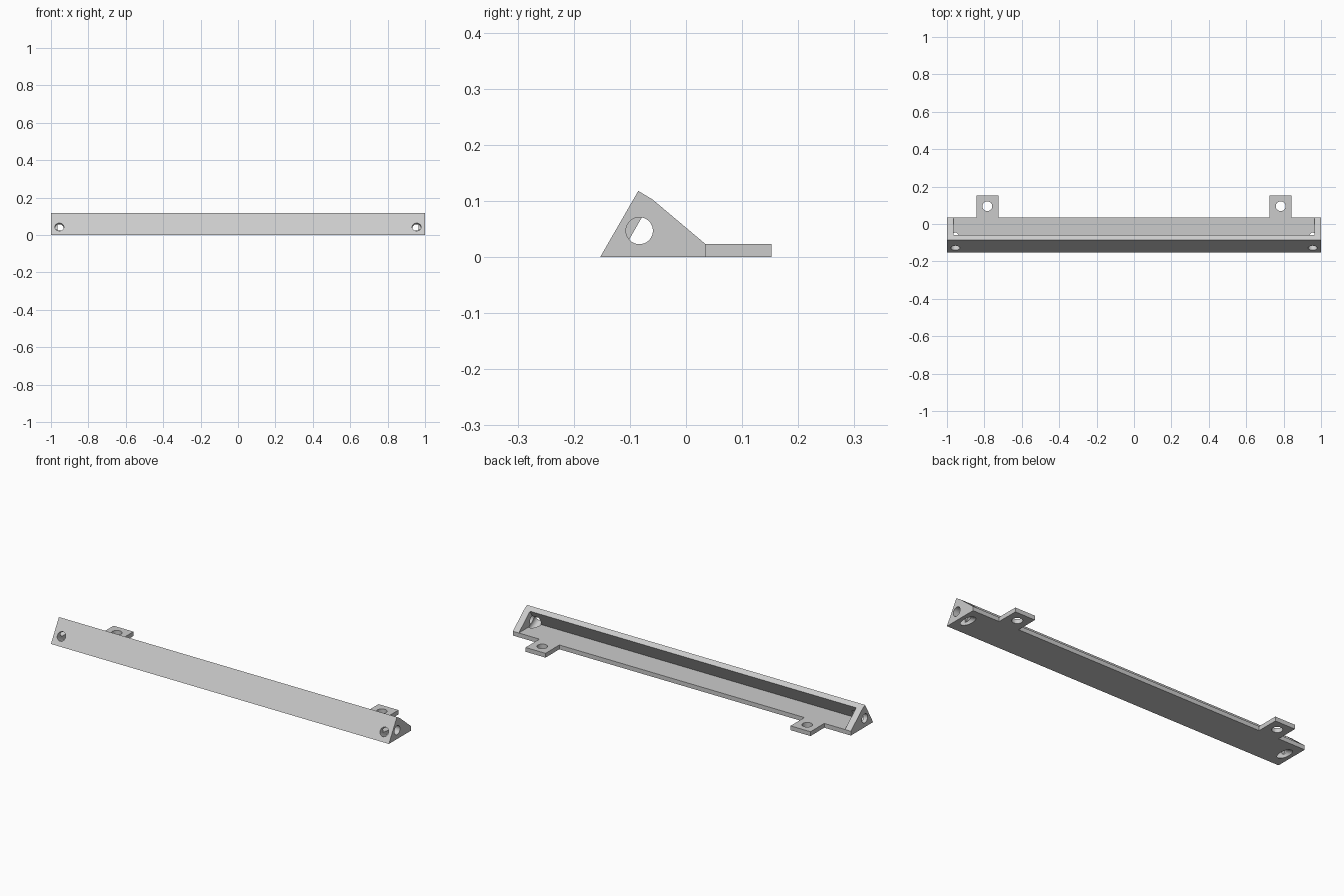
import bpy, bmesh, math
from mathutils import Vector

cube = bpy.data.objects.get("Cube")
if cube:
    bpy.data.objects.remove(cube, do_unlink=True)

grey = bpy.data.materials.new("light grey")
grey.use_nodes = True
grey.diffuse_color = (0.6, 0.6, 0.6, 1)
grey.node_tree.nodes["Principled BSDF"].inputs["Base Color"].default_value = (0.6, 0.6, 0.6, 1)

FLOOR = 0.023
BACK = 0.035
END_WALL = 0.035


def finish(name, bm):
    bmesh.ops.recalc_face_normals(bm, faces=bm.faces)
    mesh = bpy.data.meshes.new(name)
    bm.to_mesh(mesh)
    bm.free()
    mesh.materials.append(grey)
    obj = bpy.data.objects.new(name, mesh)
    bpy.context.collection.objects.link(obj)
    return obj


def prism(name, profile, x0, x1):
    """Extrude a (y, z) profile along x."""
    bm = bmesh.new()
    face = bm.faces.new([bm.verts.new((x0, y, z)) for y, z in profile])
    moved = bmesh.ops.extrude_face_region(bm, geom=[face])["geom"]
    bmesh.ops.translate(bm, vec=(x1 - x0, 0, 0),
                        verts=[v for v in moved if isinstance(v, bmesh.types.BMVert)])
    return finish(name, bm)


def rod(name, start, end, radius):
    """Round cutter running from start to end."""
    start, end = Vector(start), Vector(end)
    axis = end - start
    bm = bmesh.new()
    bmesh.ops.create_cone(bm, cap_ends=True, segments=40, radius1=radius,
                          radius2=radius, depth=axis.length)
    obj = finish(name, bm)
    obj.rotation_mode = 'QUATERNION'
    obj.rotation_quaternion = axis.to_track_quat('Z', 'Y')
    obj.location = (start + end) / 2
    return obj


def cut(target, cutter):
    cutter.hide_render = True
    cutter.hide_set(True)
    mod = target.modifiers.new(cutter.name, 'BOOLEAN')
    mod.operation = 'DIFFERENCE'
    mod.solver = 'EXACT'
    mod.object = cutter


# Long wedge body with a leaning front wall
body = prism("wedge_body", [(-0.153, 0), (-0.085, 0.118), (-0.06, 0.103),
                            (BACK, FLOOR), (BACK, 0)], -1, 1)

# Open trough behind the front wall, closed by the end walls
slope = math.tan(math.radians(60))
cavity = prism("trough_cutter",
               [(-0.06 - (0.103 - FLOOR) / slope, FLOOR),
                (-0.06 + 0.057 / slope, 0.16), (0.1, 0.16), (0.1, FLOOR)],
               END_WALL - 1, 1 - END_WALL)
cut(body, cavity)

drill = Vector((0, math.cos(math.radians(30)), -0.5))
for side, label in ((1, "left"), (-1, "right")):
    # Cable hole through the end wall
    cut(body, rod(label + "_end_hole_cutter", (side * 1.05, -0.083, 0.047),
                  (side * 0.925, -0.083, 0.047), 0.024))
    # Slanted screw hole, square to the front face and out through the base
    entry = Vector((side * 0.955, -0.128, 0.043))
    cut(body, rod(label + "_screw_hole_cutter", entry - drill * 0.05,
                  entry + drill * 0.18, 0.024))
    # Mounting tab with a vertical hole
    x = side * 0.784
    tab = prism(label + "_mounting_tab",
                [(BACK, 0), (0.152, 0), (0.152, FLOOR), (BACK, FLOOR)],
                x - 0.059, x + 0.059)
    cut(tab, rod(label + "_tab_hole_cutter", (x, 0.095, -0.05), (x, 0.095, 0.08), 0.026))
